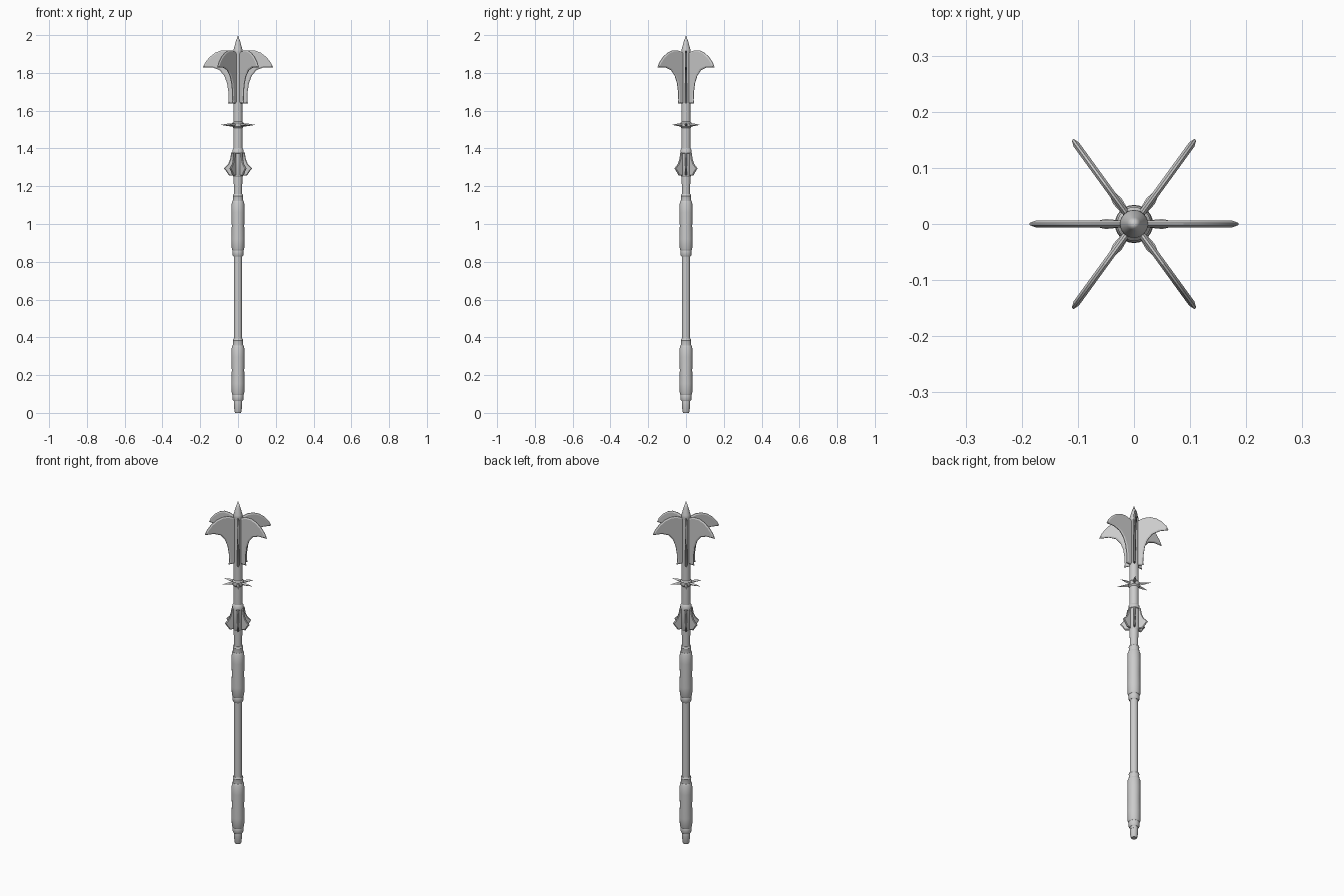
import bpy, bmesh, math
from mathutils import Matrix

if "Cube" in bpy.data.objects:
    bpy.data.objects.remove(bpy.data.objects["Cube"])

ANGLES = [math.radians(a) for a in (0, 54, 126, 180, 234, 306)]


def finish(name, bm, angle=35):
    bmesh.ops.recalc_face_normals(bm, faces=bm.faces)
    me = bpy.data.meshes.new(name)
    bm.to_mesh(me)
    bm.free()
    ob = bpy.data.objects.new(name, me)
    bpy.context.collection.objects.link(ob)
    bpy.ops.object.select_all(action='DESELECT')
    ob.select_set(True)
    bpy.context.view_layer.objects.active = ob
    bpy.ops.object.shade_smooth_by_angle(angle=math.radians(angle))
    return ob


def lathe(name, profile, sides=24):
    """Closed solid of revolution from (radius, height) pairs."""
    bm = bmesh.new()
    rings = []
    for r, z in profile:
        rings.append([bm.verts.new((r * math.cos(2 * math.pi * i / sides),
                                    r * math.sin(2 * math.pi * i / sides), z))
                      for i in range(sides)])
    for a, b in zip(rings, rings[1:]):
        for i in range(sides):
            j = (i + 1) % sides
            bm.faces.new((a[i], a[j], b[j], b[i]))
    bm.faces.new(rings[0])
    bm.faces.new(rings[-1])
    bmesh.ops.remove_doubles(bm, verts=bm.verts, dist=1e-5)
    return finish(name, bm)


def blade(name, outline, half_edge, bevel, rise, angle):
    """Flat plate in the radius/height plane with bevelled rims, turned about z."""
    bm = bmesh.new()
    front = bm.faces.new([bm.verts.new((r, -half_edge, z)) for r, z in outline])
    back = bm.faces.new([bm.verts.new((r, half_edge, z)) for r, z in reversed(outline)])
    f, b = list(front.verts), list(reversed(back.verts))
    n = len(f)
    for i in range(n):
        j = (i + 1) % n
        bm.faces.new((f[j], f[i], b[i], b[j]))
    bmesh.ops.recalc_face_normals(bm, faces=bm.faces)
    for face in (front, back):
        bmesh.ops.inset_region(bm, faces=[face], thickness=bevel, depth=rise, use_even_offset=True)
    bmesh.ops.rotate(bm, verts=bm.verts, matrix=Matrix.Rotation(angle, 3, 'Z'))
    return finish(name, bm, 20)


# Shaft, running up through the head
lathe("shaft", [(0.022, 0.05), (0.022, 1.2), (0.024, 1.25), (0.024, 1.91)])

# Pommel
lathe("pommel", [(0.015, 0), (0.019, 0.008), (0.022, 0.055), (0.022, 0.07)])

# Two grips with collars at both ends
for label, z in (("lower", 0.095), ("upper", 0.86)):
    lathe(label + "_grip", [(0.029, z), (0.033, z + 0.008), (0.034, z + 0.06), (0.033, z + 0.13),
                            (0.034, z + 0.2), (0.033, z + 0.253), (0.029, z + 0.262)])
    lathe(label + "_grip_bottom_collar", [(0.024, z - 0.032), (0.028, z - 0.026),
                                          (0.029, z - 0.004), (0.027, z + 0.004)])
    lathe(label + "_grip_top_collar", [(0.028, z + 0.258), (0.027, z + 0.285),
                                       (0.028, z + 0.288), (0.024, z + 0.298)])

# Rings on the upper shaft
lathe("flange_ring", [(0.024, 1.37), (0.03, 1.375), (0.03, 1.392), (0.024, 1.402)])
lathe("flange_core", [(0.024, 1.25), (0.027, 1.255), (0.027, 1.375)])
lathe("star_ring", [(0.024, 1.508), (0.03, 1.515), (0.03, 1.535), (0.024, 1.542)])

# Top spike
lathe("top_spike", [(0.02, 1.895), (0.025, 1.912), (0.023, 1.925), (0.012, 1.965), (0.0, 2.0)])

BIG = [(0.015, 1.64), (0.053, 1.637), (0.049, 1.655), (0.051, 1.70), (0.058, 1.745), (0.073, 1.785),
       (0.098, 1.815), (0.135, 1.829), (0.186, 1.829), (0.174, 1.855), (0.15, 1.884),
       (0.12, 1.907), (0.088, 1.919), (0.055, 1.919), (0.015, 1.905)]
SMALL = [(0.015, 1.255), (0.048, 1.257), (0.06, 1.276), (0.074, 1.294), (0.052, 1.318),
         (0.042, 1.342), (0.036, 1.378), (0.015, 1.378)]

for i, a in enumerate(ANGLES):
    blade(f"head_flange_{i}", BIG, 0.002, 0.007, 0.004, a)
    blade(f"small_flange_{i}", SMALL, 0.002, 0.004, 0.003, a)
    # Star spike: four-sided tapering point
    bm = bmesh.new()
    tip = bm.verts.new((0.092, 0, 1.525))
    base = [bm.verts.new((x, y, 1.525 + z)) for x, y, z in
            ((0.022, 0.006, 0), (0.022, 0, 0.009), (0.022, -0.006, 0), (0.022, 0, -0.009))]
    mid = [bm.verts.new((0.05, v.co.y * 1.5, 1.525 + (v.co.z - 1.525) * 0.8)) for v in base]
    for k in range(4):
        m = (k + 1) % 4
        bm.faces.new((base[k], base[m], mid[m], mid[k]))
        bm.faces.new((mid[k], mid[m], tip))
    bm.faces.new(base)
    bmesh.ops.rotate(bm, verts=bm.verts, matrix=Matrix.Rotation(a, 3, 'Z'))
    finish(f"star_spike_{i}", bm, 20)
